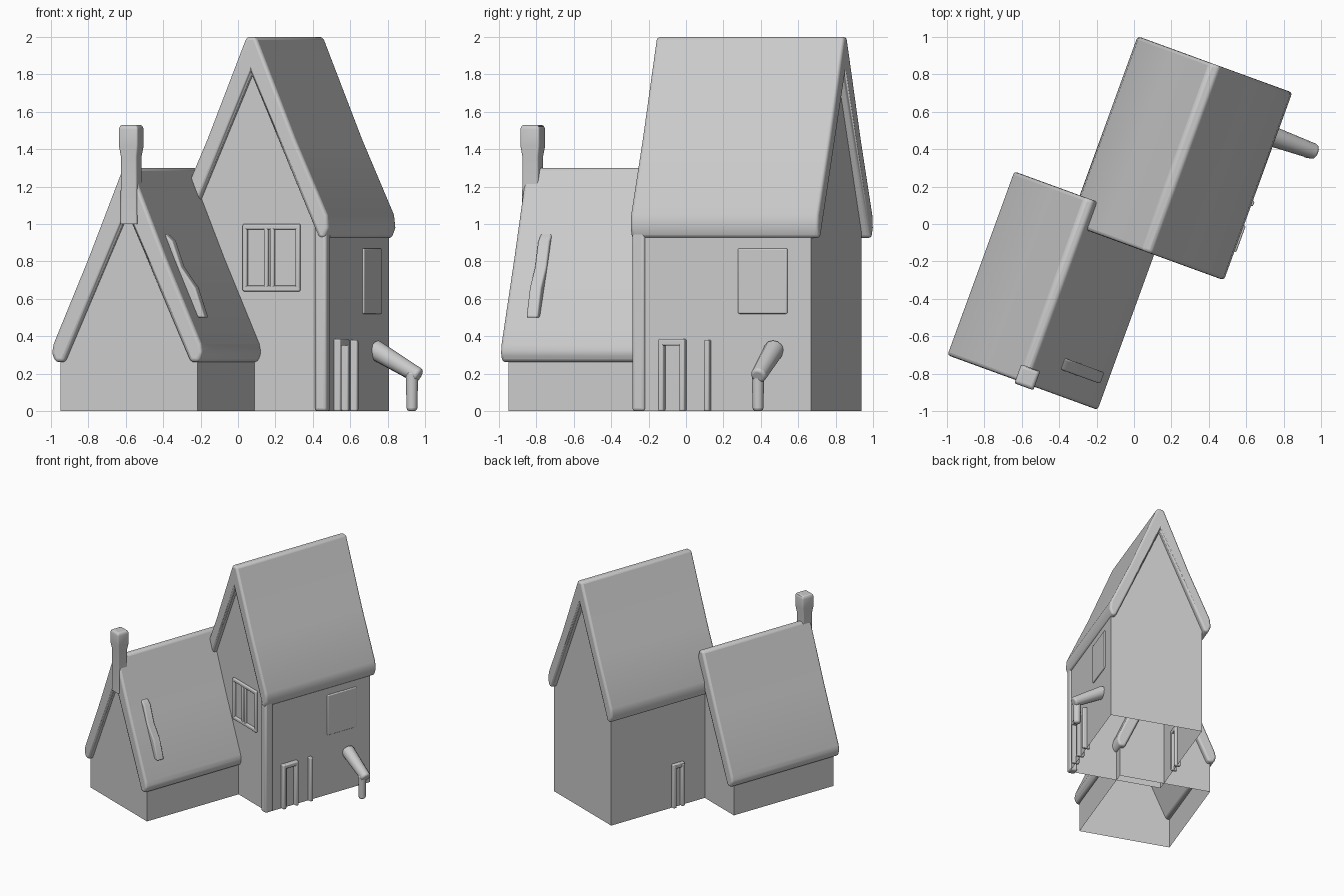
import bpy, bmesh, math
from mathutils import Matrix, Vector

if "Cube" in bpy.data.objects:
    bpy.data.objects.remove(bpy.data.objects["Cube"])

# The whole house is turned 20 degrees; parts are built in local u (across), v (along)
TURN = Matrix.Rotation(math.radians(-20), 4, 'Z')


def finish(name, bm, bevel=0.0, turn=TURN):
    bmesh.ops.recalc_face_normals(bm, faces=bm.faces)
    bm.transform(turn)
    mesh = bpy.data.meshes.new(name)
    bm.to_mesh(mesh)
    bm.free()
    ob = bpy.data.objects.new(name, mesh)
    bpy.context.collection.objects.link(ob)
    if bevel:
        mod = ob.modifiers.new("soft_edges", 'BEVEL')
        mod.width, mod.segments, mod.limit_method = bevel, 3, 'ANGLE'
        bpy.ops.object.select_all(action='DESELECT')
        bpy.context.view_layer.objects.active = ob
        ob.select_set(True)
        bpy.ops.object.shade_smooth_by_angle(angle=math.radians(40))
    return ob


def prism(name, profile, v0, v1, bevel=0.0, open_bottom=False):
    """Extrude a (u, z) outline along v."""
    bm = bmesh.new()
    a = [bm.verts.new((u, v0, z)) for u, z in profile]
    b = [bm.verts.new((u, v1, z)) for u, z in profile]
    bm.faces.new(a)
    bm.faces.new(b)
    n = len(profile)
    for i in range(n):
        j = (i + 1) % n
        if open_bottom and profile[i][1] == 0 and profile[j][1] == 0:
            continue
        bm.faces.new((a[i], a[j], b[j], b[i]))
    return finish(name, bm, bevel)


def box(name, u, v, z, bevel=0.008):
    return prism(name, [(u[0], z[0]), (u[1], z[0]), (u[1], z[1]), (u[0], z[1])],
                 v[0], v[1], bevel)


def walls(name, left, right, mid, eave, apex, v0, v1):
    prism(name, [(left, 0), (right, 0), (right, eave), (mid, apex), (left, eave)],
          v0, v1, open_bottom=True)


def roof(name, mid, half, inner_apex, v0, v1):
    """Mirrored half outline, running from ridge to eave and back to the inner apex."""
    right = [(mid + d, z) for d, z in half]
    left = [(mid - d, z) for d, z in reversed(half)]
    prism(name, right + [(mid, inner_apex)] + left, v0, v1, 0.018)


# Tall house
walls("tall_house_walls", -0.26, 0.53, 0.115, 1.0, 1.86, -0.08, 0.905)
roof("tall_roof", 0.115,
     [(0.028, 2.0), (0.25, 1.455), (0.432, 1.05), (0.44, 0.98), (0.42, 0.925), (0.385, 0.925)],
     1.80, -0.118, 0.95)
box("corner_post", (0.475, 0.542), (-0.112, -0.04), (0, 1.0), 0.015)

# Low house
walls("low_house_walls", -0.66, 0.122, -0.27, 0.33, 1.11, -0.965, 0.0)
roof("low_roof", -0.27,
     [(0.025, 1.3), (0.22, 0.82), (0.42, 0.36), (0.43, 0.31), (0.41, 0.262), (0.36, 0.262)],
     1.06, -1.0, 0.045)

# Chimney with a wider cap
bm = bmesh.new()
rings = []
for z, r in ((1.0, 0.047), (1.36, 0.045), (1.42, 0.054), (1.515, 0.054), (1.53, 0.044)):
    rings.append([bm.verts.new((-0.256 + su * r, -0.965 + sv * r, z))
                  for su, sv in ((-1, -1), (1, -1), (1, 1), (-1, 1))])
for lo, hi in zip(rings, rings[1:]):
    for i in range(4):
        j = (i + 1) % 4
        bm.faces.new((lo[i], lo[j], hi[j], hi[i]))
bm.faces.new(rings[-1])
finish("chimney", bm, 0.012)

# Slim skylight fin on the low roof
prism("roof_window", [(-0.13, 0.9), (-0.105, 0.95), (-0.06, 0.91), (-0.01, 0.77),
                      (0.07, 0.66), (0.125, 0.5), (0.06, 0.5)], -0.865, -0.80, 0.01)

# Front window: frame bars around two panes
for i, u in enumerate((0.06, 0.18, 0.215, 0.36)):
    box(f"front_window_bar_{i}", (u, u + 0.025), (-0.098, -0.06), (0.65, 1.0))
for i, z in enumerate((0.64, 0.97)):
    box(f"front_window_rail_{i}", (0.06, 0.385), (-0.098, -0.06), (z, z + 0.03))

# Side window panel
box("side_window", (0.5, 0.54), (0.49, 0.77), (0.52, 0.87))

# Doorways on both long walls: jambs and lintel
for i, v in enumerate((0.045, 0.165, 0.305)):
    box(f"door_jamb_{i}", (0.5, 0.565), (v, v + 0.03), (0, 0.38))
box("door_lintel", (0.5, 0.565), (0.045, 0.195), (0.35, 0.385))
for i, v in enumerate((0.21, 0.29)):
    box(f"rear_door_jamb_{i}", (-0.29, -0.24), (v, v + 0.03), (0, 0.37))
box("rear_door_lintel", (-0.285, -0.24), (0.21, 0.32), (0.34, 0.38))

# Bent outdoor pipe: sloping arm and upright leg
def tube(name, p, q, r0, r1):
    p, q = Vector(p), Vector(q)
    bm = bmesh.new()
    bmesh.ops.create_cone(bm, cap_ends=True, segments=12, radius1=r0, radius2=r1,
                          depth=(q - p).length)
    rot = (q - p).to_track_quat('Z', 'Y').to_matrix().to_4x4()
    finish(name, bm, 0.015, Matrix.Translation((p + q) / 2) @ rot)


tube("pipe_arm", (0.72, 0.475, 0.335), (0.97, 0.385, 0.185), 0.055, 0.042)
tube("pipe_leg", (0.93, 0.385, 0.0), (0.93, 0.385, 0.21), 0.028, 0.034)
